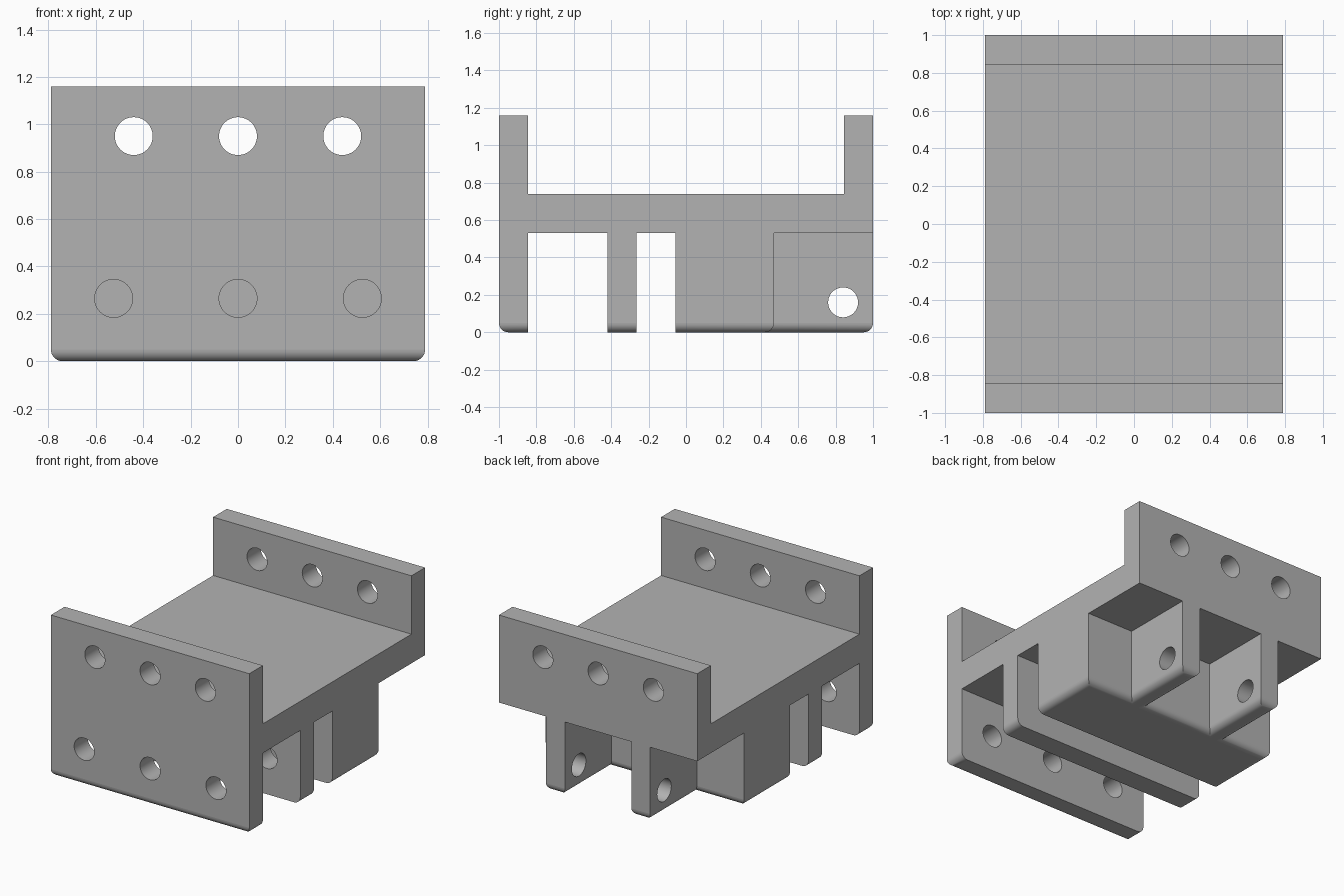
import bpy
import bmesh
from math import radians
from mathutils import Matrix, Vector

if "Cube" in bpy.data.objects:
    bpy.data.objects.remove(bpy.data.objects["Cube"], do_unlink=True)

W, D = 0.79, 1.0              # half width and half depth
DECK, FLOOR, TOP = 0.53, 0.74, 1.16
PLATE = 0.845                 # inner face of the end plates
BACK = 0.47                   # rear face of the centre block

grey = bpy.data.materials.new("plain grey")
grey.use_nodes = True
grey.diffuse_color = (0.45, 0.45, 0.45, 1)
grey.node_tree.nodes["Principled BSDF"].inputs["Base Color"].default_value = grey.diffuse_color


def finish(name, bm):
    bmesh.ops.recalc_face_normals(bm, faces=bm.faces)
    mesh = bpy.data.meshes.new(name)
    bm.to_mesh(mesh)
    bm.free()
    mesh.materials.append(grey)
    obj = bpy.data.objects.new(name, mesh)
    bpy.context.collection.objects.link(obj)
    return obj


def prism(name, points, travel, fillet=0):
    """Extrude a closed outline; optionally round the edges of its first cap."""
    bm = bmesh.new()
    cap = bm.faces.new([bm.verts.new(p) for p in points])
    rim = list(cap.edges)
    res = bmesh.ops.extrude_face_region(bm, geom=[cap], use_keep_orig=True)
    moved = [v for v in res["geom"] if isinstance(v, bmesh.types.BMVert)]
    bmesh.ops.translate(bm, verts=moved, vec=travel)
    bmesh.ops.recalc_face_normals(bm, faces=bm.faces)
    if fillet:
        bmesh.ops.bevel(bm, geom=rim, offset=fillet, segments=8, profile=0.5,
                        affect='EDGES', clamp_overlap=True)
    return finish(name, bm)


def side_prism(name, profile):
    return prism(name, [(-W, y, z) for y, z in profile], Vector((2 * W, 0, 0)))


def slot(y0, y1):
    return prism("slot_cutter", [(-1, y0, -0.1), (-1, y1, -0.1), (-1, y1, DECK), (-1, y0, DECK)],
                 Vector((2, 0, 0)))


def bore(axis, centre, length):
    bm = bmesh.new()
    turn = Matrix.Rotation(radians(90), 4, 'Y' if axis == 'X' else 'X')
    bmesh.ops.create_cone(bm, cap_ends=True, segments=48, radius1=0.08, radius2=0.08,
                          depth=length, matrix=Matrix.Translation(centre) @ turn)
    return finish("hole_cutter", bm)


def combine(body, tool, operation):
    bpy.ops.object.select_all(action='DESELECT')
    bpy.context.view_layer.objects.active = body
    body.select_set(True)
    mod = body.modifiers.new("cut", 'BOOLEAN')
    mod.operation, mod.solver, mod.object = operation, 'EXACT', tool
    bpy.ops.object.modifier_apply(modifier=mod.name)
    bpy.data.objects.remove(tool, do_unlink=True)


# Lower body: full-width block with two rear lugs, bottom rim rounded
half = [(W, -D), (W, BACK), (0.415, BACK), (0.415, D), (0.265, D), (0.265, BACK)]
outline = half + [(-x, y) for x, y in reversed(half)]
lower = prism("lower_body", [(x, y, 0) for x, y in outline], Vector((0, 0, DECK)), 0.05)

# Deck with upright front and back plates
bracket = side_prism("mounting_bracket", [
    (-D, DECK), (D, DECK), (D, TOP), (PLATE, TOP), (PLATE, FLOOR),
    (-PLATE, FLOOR), (-PLATE, TOP), (-D, TOP)])
combine(bracket, lower, 'UNION')

# Cross slots that leave the front plate, middle rib and centre block
for y0, y1 in ((-PLATE, -0.42), (-0.265, -0.055)):
    combine(bracket, slot(y0, y1), 'DIFFERENCE')

# Bolt holes through the plates and rib, and the pin hole through the lugs
for i in (-1, 0, 1):
    combine(bracket, bore('Y', (0.44 * i, 0, 0.95), 2.4), 'DIFFERENCE')
    combine(bracket, bore('Y', (0.525 * i, -0.65, 0.265), 1.0), 'DIFFERENCE')
combine(bracket, bore('X', (0, 0.84, 0.16), 1.2), 'DIFFERENCE')

# Smooth the rounded faces, keep the flat ones flat
bpy.ops.object.select_all(action='DESELECT')
bracket.select_set(True)
bpy.context.view_layer.objects.active = bracket
bpy.ops.object.shade_smooth_by_angle(angle=radians(30))
for face in bracket.data.polygons:
    if max(abs(c) for c in face.normal) > 0.9995:
        face.use_smooth = False
